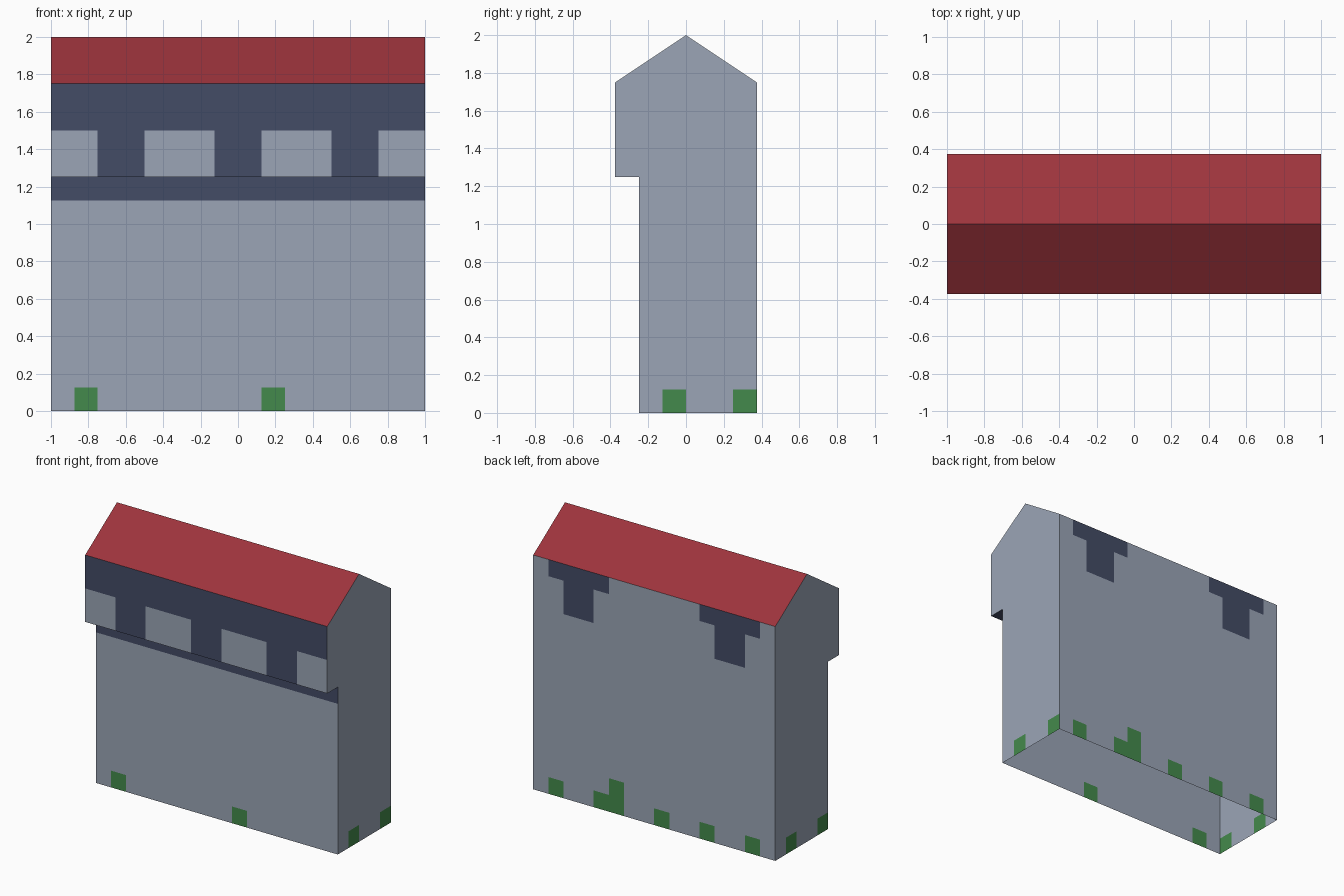
import bpy, bmesh

if "Cube" in bpy.data.objects:
    bpy.data.objects.remove(bpy.data.objects["Cube"])

def srgb(*rgb):
    return tuple((c / 255 / 12.92) if c < 11 else ((c / 255 + 0.055) / 1.055) ** 2.4 for c in rgb) + (1.0,)

def material(name, *rgb):
    m = bpy.data.materials.new(name)
    m.diffuse_color = srgb(*rgb)
    m.use_nodes = True
    m.node_tree.nodes["Principled BSDF"].inputs["Base Color"].default_value = m.diffuse_color
    return m

GREY, NAVY, GREEN, RED = range(4)
MATS = [material("grey stone", 155, 165, 182), material("dark slate blue", 68, 76, 102),
        material("moss green", 68, 138, 76), material("roof red", 158, 52, 60)]

def sweep(bm, profile):
    """Sweep an open (y, z) profile across the full width; returns both end loops."""
    left = [bm.verts.new((-1, y, z)) for y, z in profile]
    right = [bm.verts.new((1, y, z)) for y, z in profile]
    for i in range(len(profile) - 1):
        bm.faces.new((left[i], right[i], right[i + 1], left[i + 1]))
    return left, right

def finish(bm, name):
    me = bpy.data.meshes.new(name)
    bm.to_mesh(me)
    bm.free()
    for m in MATS:
        me.materials.append(m)
    ob = bpy.data.objects.new(name, me)
    bpy.context.collection.objects.link(ob)

# Roof: two sloping panels
bm = bmesh.new()
sweep(bm, [(-0.375, 1.75), (0, 2), (0.375, 1.75)])
for f in bm.faces:
    f.material_index = RED
finish(bm, "roof")

# Wall shell with front overhang and gable ends, open underneath
bm = bmesh.new()
front = [(-0.25, 0), (-0.25, 1.25), (-0.375, 1.25), (-0.375, 1.75)]
back = [(0.375, 1.75), (0.375, 0)]
lf, rf = sweep(bm, front)
lb, rb = sweep(bm, back)
bm.faces.new(lf + [bm.verts.new((-1, 0, 2))] + lb)
bm.faces.new(list(reversed(rf + [bm.verts.new((1, 0, 2))] + rb)))

# Cut the walls along the pattern lines
cuts = [((i / 8, 0, 0), (1, 0, 0)) for i in range(-7, 8)]
cuts += [((0, y, 0), (0, 1, 0)) for y in (-0.125, 0, 0.125, 0.25)]
cuts += [((0, 0, z), (0, 0, 1)) for z in (0.125, 0.25, 1.125, 1.375, 1.5, 1.625)]
for co, no in cuts:
    bmesh.ops.bisect_plane(bm, geom=bm.verts[:] + bm.edges[:] + bm.faces[:],
                           dist=1e-5, plane_co=co, plane_no=no)

# Start of each moss patch (in eighths) along each wall
MOSS = {"front": (-7, 1), "back": (6, 3, 2, -1, -4, -7), "right": (-1, 2), "left": (-2, 1)}

def colour(f):
    c, n = f.calc_center_median(), f.normal
    if n.z < -0.5:
        return NAVY                                   # underside of overhang
    side = ("right" if n.x > 0 else "left") if abs(n.x) > 0.5 else ("back" if n.y > 0 else "front")
    u = c.y if side in ("left", "right") else c.x
    cell = int(u * 8 // 1)
    if c.z < 0.125 and cell in MOSS[side]:
        return GREEN
    if side == "back":
        if 0.125 < c.z < 0.25 and cell == 2:
            return GREEN
        for mid in (0.625, -0.625):                   # T-shaped braces
            d = abs(c.x - mid)
            if (d < 0.25 and c.z > 1.625) or (d < 0.125 and c.z > 1.375):
                return NAVY
    if side == "front" and c.z > 1.125:
        opening = abs(c.x) > 0.75 or 0.125 < abs(c.x) < 0.5
        return GREY if opening and 1.25 < c.z < 1.5 else NAVY
    return GREY

bm.normal_update()
for f in bm.faces:
    f.material_index = colour(f)
finish(bm, "wall_section")
